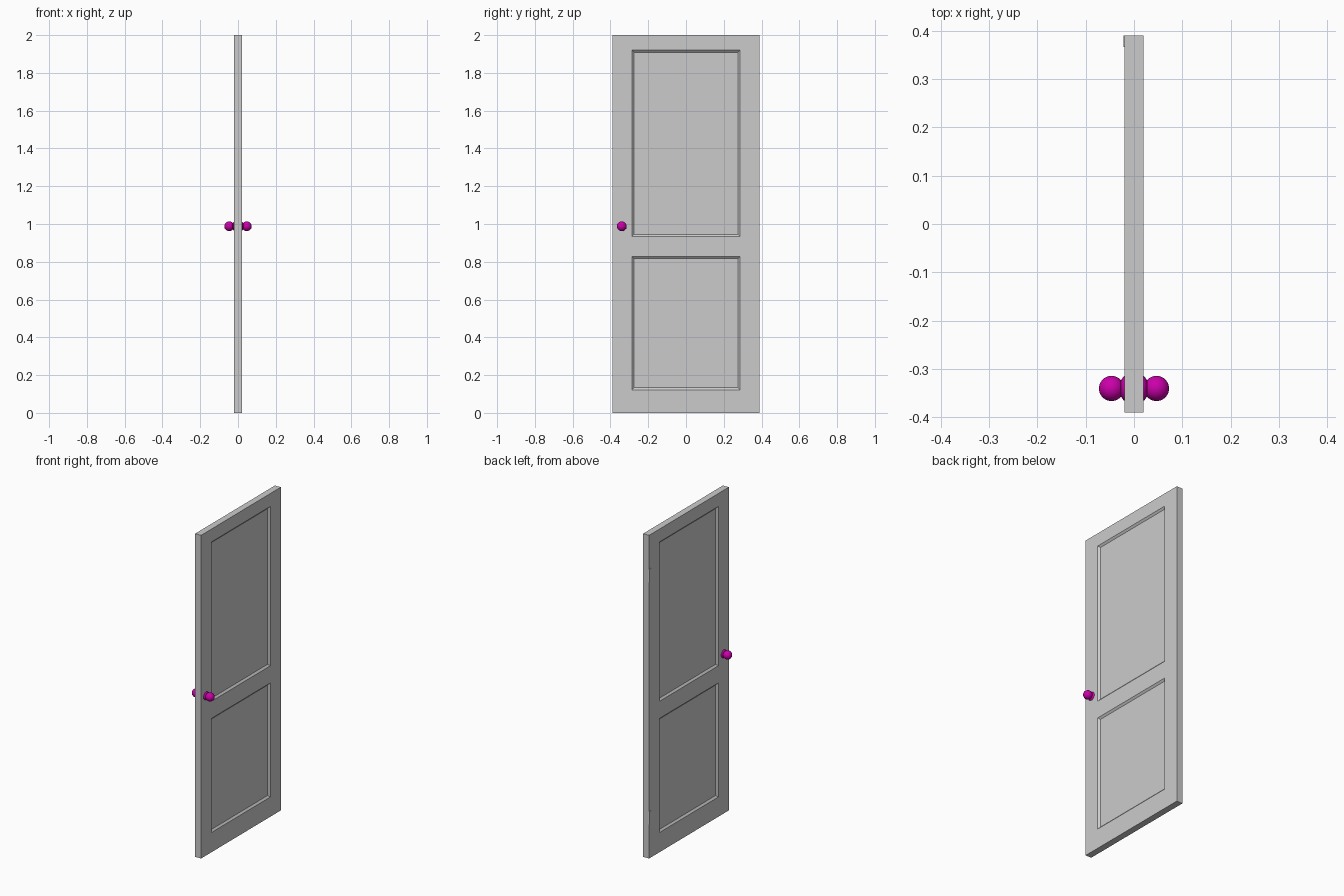
import bpy, bmesh, math
from mathutils import Vector

if "Cube" in bpy.data.objects:
    bpy.data.objects.remove(bpy.data.objects["Cube"])

T, W, H = 0.02, 0.39, 2.0          # half thickness, half width, height
PY = 0.287                         # half width of the panels
PANELS = [(0.122, 0.828), (0.934, 1.92)]
KNOB_Y, KNOB_Z = -0.34, 0.988

pink = bpy.data.materials.new("knob_colour")
pink.diffuse_color = (0.6, 0.0, 0.4, 1)
pink.use_nodes = True
pink.node_tree.nodes["Principled BSDF"].inputs["Base Color"].default_value = pink.diffuse_color


def add_object(name, bm):
    me = bpy.data.meshes.new(name)
    bm.to_mesh(me)
    bm.free()
    ob = bpy.data.objects.new(name, me)
    bpy.context.collection.objects.link(ob)
    return ob


def box_bmesh(lo, hi):
    bm = bmesh.new()
    bmesh.ops.create_cube(bm, size=1)
    for v in bm.verts:
        v.co = Vector([(a + b) / 2 + c * (b - a) for a, b, c in zip(lo, hi, v.co)])
    return bm


# Door leaf: slab sliced along the panel outlines, panels inset on both sides
bm = box_bmesh((-T, -W, 0), (T, W, H))
cuts = [((0, y, 0), (0, 1, 0)) for y in (-PY, PY)]
cuts += [((0, 0, z), (0, 0, 1)) for pair in PANELS for z in pair]
for co, no in cuts:
    bmesh.ops.bisect_plane(bm, geom=bm.verts[:] + bm.edges[:] + bm.faces[:],
                           plane_co=co, plane_no=no)
bm.normal_update()
panels = []
for f in bm.faces:
    c = f.calc_center_median()
    if abs(f.normal.x) > 0.9 and abs(c.y) < 0.1 and any(a < c.z < b for a, b in PANELS):
        panels.append(f)
bmesh.ops.inset_individual(bm, faces=panels, thickness=0.016, depth=-0.01)
add_object("door_leaf", bm)

# Knobs: lathed rose, neck and ball on each side
BALL_X, BALL_R = 0.0465, 0.026
profile = [(0.018, 0.026), (0.021, 0.025), (0.0235, 0.022), (0.026, 0.018), (0.0275, 0.0165)]
a0 = math.radians(142)
for i in range(15):
    a = a0 * (1 - i / 14)
    profile.append((BALL_X + BALL_R * math.cos(a), BALL_R * math.sin(a)))
for name, side in (("knob_right", 1), ("knob_left", -1)):
    bm = bmesh.new()
    vs = [bm.verts.new((side * x, r, 0)) for x, r in profile]
    es = [bm.edges.new(p) for p in zip(vs, vs[1:])]
    bmesh.ops.spin(bm, geom=vs + es, cent=(0, 0, 0), axis=(1, 0, 0),
                   angle=2 * math.pi, steps=32)
    bmesh.ops.remove_doubles(bm, verts=bm.verts, dist=1e-5)
    bmesh.ops.recalc_face_normals(bm, faces=bm.faces)
    for f in bm.faces:
        f.smooth = True
    knob = add_object(name, bm)
    knob.location = (0, KNOB_Y, KNOB_Z)
    knob.data.materials.append(pink)

# Hinge plates on the left face
for name, z in (("hinge_lower", 0.25), ("hinge_upper", 1.75)):
    add_object(name, box_bmesh((-T - 0.002, 0.366, z - 0.04), (-T + 0.002, W, z + 0.04)))
